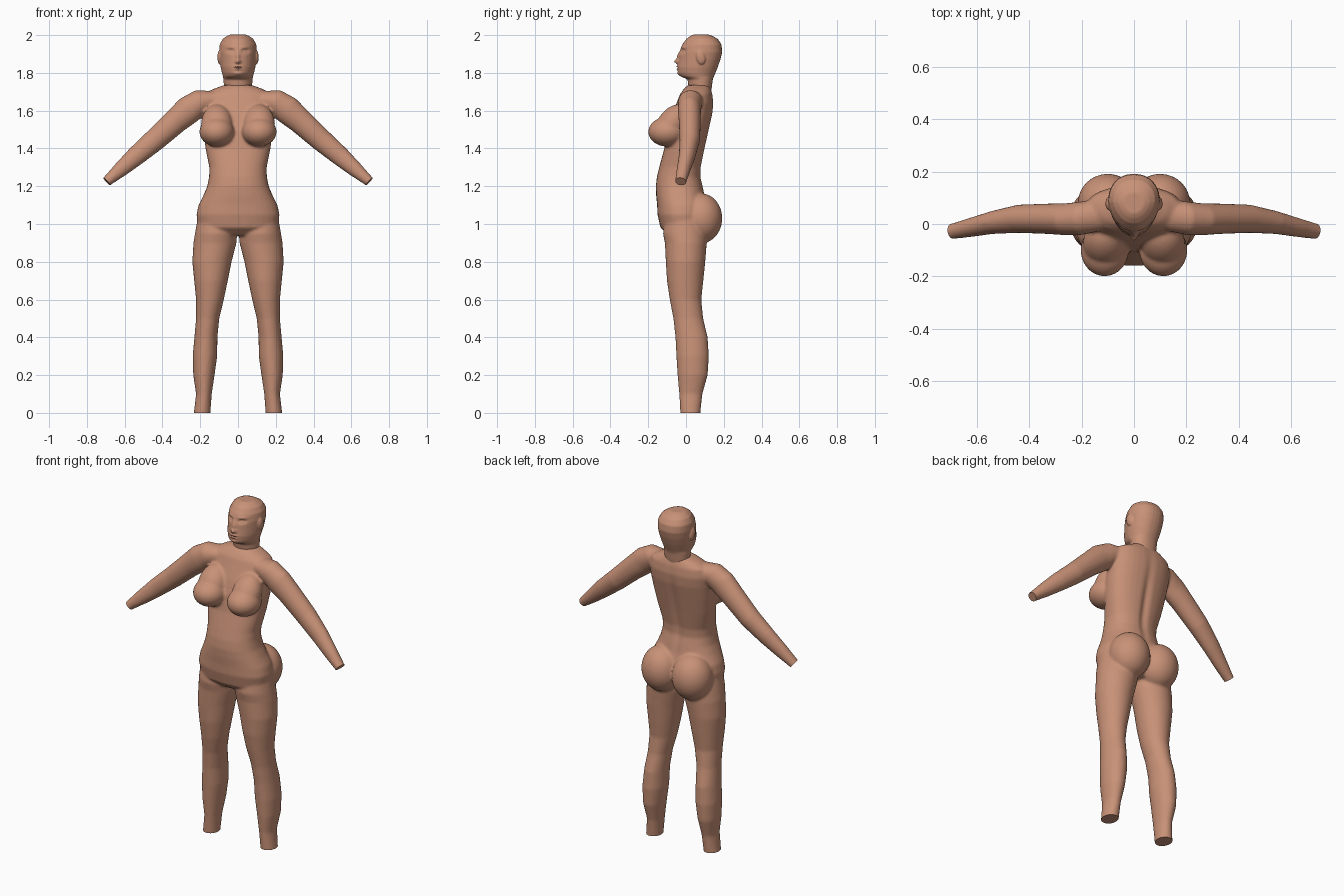
import bpy, bmesh, math
from mathutils import Vector, Matrix

if "Cube" in bpy.data.objects:
    bpy.data.objects.remove(bpy.data.objects["Cube"])

skin = bpy.data.materials.new("warm skin")
skin.diffuse_color = (0.58, 0.285, 0.185, 1)
skin.use_nodes = True
skin.node_tree.nodes["Principled BSDF"].inputs["Base Color"].default_value = skin.diffuse_color
N = 32


def bridge(bm, rings):
    """Skin a list of point rings into a closed tube."""
    vs = [[bm.verts.new(p) for p in r] for r in rings]
    for a, b in zip(vs, vs[1:]):
        for i in range(N):
            j = (i + 1) % N
            bm.faces.new((a[i], a[j], b[j], b[i]))
    bm.faces.new(vs[0][::-1])
    bm.faces.new(vs[-1])


def oval(power=2.0):
    out = []
    for i in range(N):
        t = 2 * math.pi * i / N
        c, s = math.cos(t), math.sin(t)
        out.append((math.copysign(abs(c) ** (2 / power), c),
                    math.copysign(abs(s) ** (2 / power), s)))
    return out


def stack(bm, rows, power=2.0, taper=0.0):
    """Horizontal rings: z, x min, x max, y front, y back."""
    rings = []
    for z, x0, x1, yf, yb in rows:
        rings.append([((x0 + x1) / 2 + (x1 - x0) / 2 * c * (1 - taper * max(0, -s)),
                       (yf + yb) / 2 + (yb - yf) / 2 * s, z) for c, s in oval(power)])
    bridge(bm, rings)


def limb(bm, path):
    """Rings square to a path in the x-z plane: x, y, z, thickness, depth."""
    rings = []
    for i, (x, y, z, r, ry) in enumerate(path):
        a, b = path[max(i - 1, 0)], path[min(i + 1, len(path) - 1)]
        n = Vector((-(b[2] - a[2]), 0, b[0] - a[0])).normalized()
        rings.append([Vector((x, y, z)) + n * r * c + Vector((0, ry * s, 0))
                      for c, s in oval()])
    bridge(bm, rings)


def ball(bm, loc, rad, tilt=0.0):
    m = Matrix.Translation(loc) @ Matrix.Rotation(tilt, 4, 'X') @ Matrix.Diagonal((*rad, 1))
    bmesh.ops.create_uvsphere(bm, u_segments=32, v_segments=20, radius=1, matrix=m)


def mirror_copy(bm):
    geom = bmesh.ops.duplicate(bm, geom=bm.verts[:] + bm.edges[:] + bm.faces[:])["geom"]
    for v in geom:
        if isinstance(v, bmesh.types.BMVert):
            v.co.x *= -1


def fuse(name, bm, voxel, steps):
    """Merge overlapping volumes into one smooth skin."""
    bmesh.ops.recalc_face_normals(bm, faces=bm.faces[:])
    me = bpy.data.meshes.new(name)
    bm.to_mesh(me)
    bm.free()
    ob = bpy.data.objects.new(name, me)
    bpy.context.collection.objects.link(ob)
    m = ob.modifiers.new("fuse", 'REMESH')
    m.mode, m.voxel_size = 'VOXEL', voxel
    s = ob.modifiers.new("soften", 'SMOOTH')
    s.factor, s.iterations = 0.5, steps
    dg = bpy.context.evaluated_depsgraph_get()
    ob.data = bpy.data.meshes.new_from_object(ob.evaluated_get(dg))
    ob.modifiers.clear()
    return ob


def finish(ob, bm):
    bm.to_mesh(ob.data)
    bm.free()
    ob.data.materials.clear()
    ob.data.materials.append(skin)
    bpy.ops.object.select_all(action='DESELECT')
    bpy.context.view_layer.objects.active = ob
    ob.select_set(True)
    bpy.ops.object.shade_smooth_by_angle(angle=math.radians(50))


def sculpt(bm, dents, keep):
    """Push soft spots along y: x, z, x radius, z radius, shift."""
    for v in bm.verts:
        if keep(v.co):
            x, z = abs(v.co.x), v.co.z
            v.co.y += sum(d * math.exp(-((x - cx) / rx) ** 2 - ((z - cz) / rz) ** 2)
                          for cx, cz, rx, rz, d in dents)


def cut(bm, co, no, keep):
    faces = [f for f in bm.faces if all(keep(v.co) for v in f.verts)]
    geom = list({v for f in faces for v in f.verts}) + \
        list({e for f in faces for e in f.edges}) + faces
    bmesh.ops.bisect_plane(bm, geom=geom, plane_co=co, plane_no=no, clear_outer=True)


# ---- body: legs, buttocks, chest and arms, mirrored, then the trunk
bm = bmesh.new()
stack(bm, [(1.04, .03, .212, -.11, .09), (.95, .006, .228, -.122, .11),
           (.9, .008, .236, -.112, .11), (.8, .034, .242, -.107, .102),
           (.7, .054, .232, -.101, .092), (.6, .075, .222, -.086, .081),
           (.5, .099, .222, -.067, .091), (.4, .109, .231, -.056, .115),
           (.3, .11, .24, -.051, .121), (.2, .124, .237, -.045, .115),
           (.1, .139, .222, -.036, .087), (0, .146, .234, -.03, .076),
           (-.04, .146, .236, -.03, .076)])
ball(bm, (.1, .08, 1.03), (.115, .112, .132))
ball(bm, (.112, -.1, 1.488), (.092, .1, .078))
ball(bm, (.112, -.075, 1.53), (.083, .075, .115), math.radians(-35))
limb(bm, [(.12, .035, 1.66, .045, .06), (.2, .022, 1.645, .068, .064),
          (.26, .018, 1.605, .075, .061), (.33, .02, 1.545, .067, .058),
          (.44, .02, 1.445, .06, .054), (.54, .006, 1.36, .052, .044),
          (.62, -.012, 1.29, .041, .037), (.695, -.028, 1.225, .027, .03),
          (.74, -.037, 1.185, .027, .03)])
mirror_copy(bm)
trunk = [(.94, -.09, .08, .13), (.98, -.135, .11, .212), (1.05, -.151, .11, .22),
         (1.1, -.153, .115, .209), (1.15, -.158, .1, .184), (1.2, -.16, .09, .163),
         (1.25, -.154, .078, .153), (1.3, -.142, .08, .152), (1.4, -.115, .1, .172),
         (1.5, -.1, .122, .186), (1.58, -.075, .14, .19), (1.64, -.05, .146, .19),
         (1.69, -.03, .14, .175), (1.715, -.012, .132, .13), (1.735, .01, .125, .075)]
stack(bm, [(z, -w, w, f, b) for z, f, b, w in trunk], 2.3)
body = fuse("body", bm, .0075, 6)
bm = bmesh.new()
bm.from_mesh(body.data)
# spine groove
sculpt(bm, [(0, 1.38, .022, .22, -.012)], lambda c: c.y > .04 and c.z > 1.0)
# flat ends at the ankles and wrists
cut(bm, (0, 0, 0), (0, 0, -1), lambda c: c.z < .3)
for s in (1, -1):
    cut(bm, (s * .695, -.028, 1.225), (s * .74, -.15, -.66), lambda c: c.x * s > .55)
bmesh.ops.holes_fill(bm, edges=[e for e in bm.edges if e.is_boundary], sides=0)
finish(body, bm)

# ---- head with neck and ears
bm = bmesh.new()
ball(bm, (.097, .078, 1.882), (.012, .024, .038), math.radians(12))
mirror_copy(bm)
skull = [(1.66, .02, .125, .068), (1.72, .014, .136, .074), (1.765, .008, .142, .077),
         (1.782, -.03, .148, .08), (1.8, -.042, .156, .085), (1.83, -.045, .168, .092),
         (1.87, -.039, .182, .097), (1.91, -.035, .192, .1), (1.95, -.02, .188, .097),
         (1.98, .002, .168, .081), (1.995, .022, .142, .06), (2.003, .04, .12, .04)]
stack(bm, [(z, -w, w, f, b) for z, f, b, w in skull], 2.25, .22)
head = fuse("head", bm, .004, 5)
bm = bmesh.new()
bm.from_mesh(head.data)
# nose, bridge, eye sockets, eyes, brows, lips, mouth line, chin
sculpt(bm, [(0, 1.86, .014, .011, -.02), (0, 1.885, .011, .022, -.011),
            (.038, 1.915, .02, .011, .013), (.038, 1.913, .009, .005, -.006),
            (.04, 1.936, .026, .007, -.004), (0, 1.834, .022, .005, -.006),
            (0, 1.82, .02, .005, -.006), (0, 1.827, .024, .003, .005),
            (0, 1.795, .024, .01, -.006)], lambda c: c.y < .03 and c.z > 1.775)
finish(head, bm)
